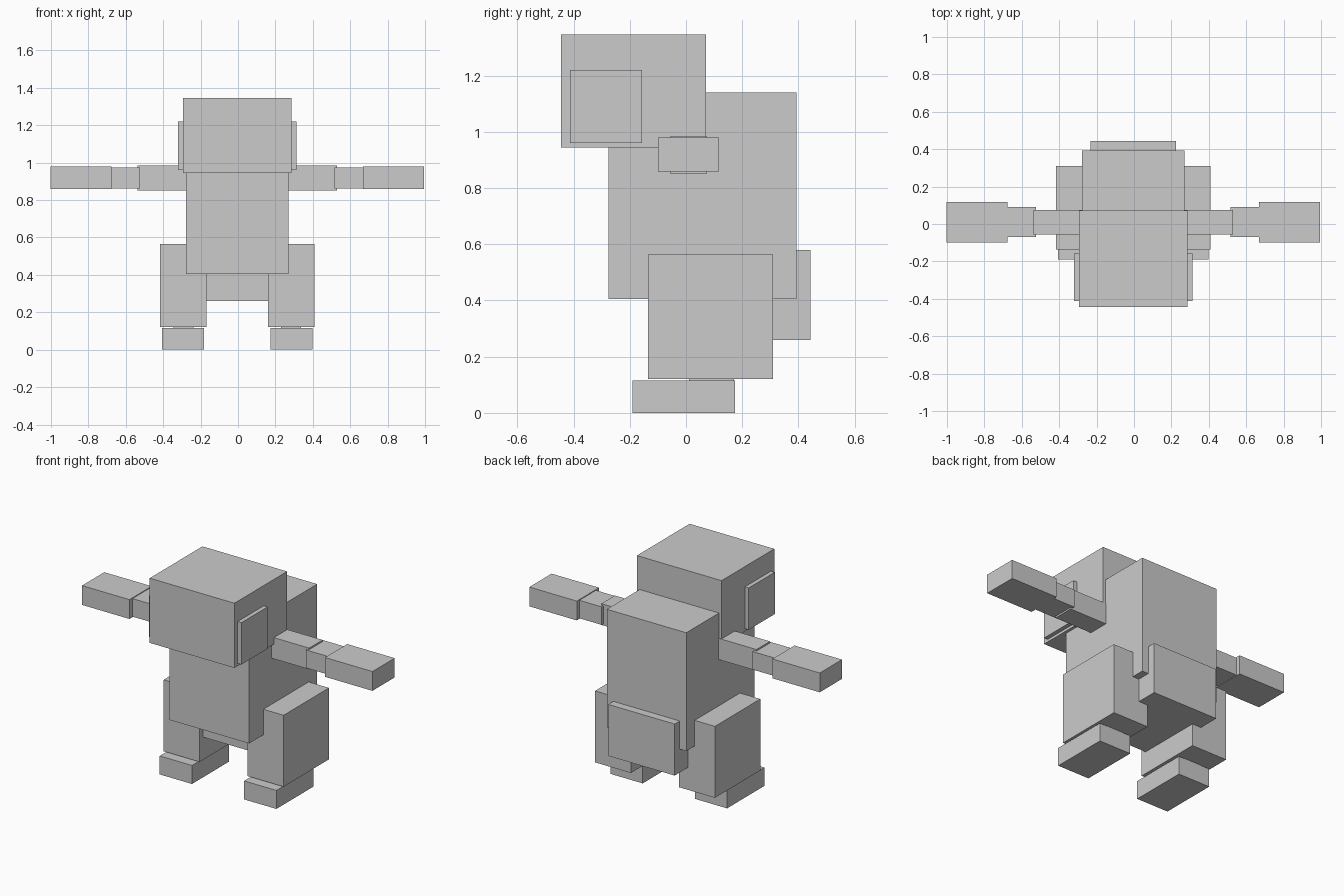
import bpy

if "Cube" in bpy.data.objects:
    bpy.data.objects.remove(bpy.data.objects["Cube"], do_unlink=True)

# Single plain material
GREY = (0.6, 0.6, 0.6, 1.0)
grey = bpy.data.materials.new("plain grey")
grey.use_nodes = True
grey.diffuse_color = GREY
grey.node_tree.nodes["Principled BSDF"].inputs["Base Color"].default_value = GREY

CENTRE = -0.004  # the body's mirror plane


def block(name, x, y, z):
    """Box from (low, high) ranges along each axis."""
    ranges = (x, y, z)
    bpy.ops.mesh.primitive_cube_add(size=1, location=[(a + b) / 2 for a, b in ranges])
    obj = bpy.context.object
    obj.name = name
    obj.scale = [b - a for a, b in ranges]
    bpy.ops.object.transform_apply(location=False, rotation=False, scale=True)
    obj.data.materials.append(grey)


def centred(name, half, y, z):
    block(name, (CENTRE - half, CENTRE + half), y, z)


def pair(name, x, y, z):
    """Matching boxes on the left (+x) and right (-x)."""
    block("left_" + name, (CENTRE + x[0], CENTRE + x[1]), y, z)
    block("right_" + name, (CENTRE - x[1], CENTRE - x[0]), y, z)


# Body
centred("head", 0.291, (-0.445, 0.072), (0.944, 1.346))
centred("torso", 0.273, (-0.275, 0.393), (0.405, 1.14))
centred("pelvis", 0.228, (-0.10, 0.443), (0.26, 0.58))
pair("ear", (0.28, 0.317), (-0.413, -0.157), (0.96, 1.22))

# Arms
pair("upper_arm", (0.25, 0.533), (-0.057, 0.075), (0.852, 0.984))
pair("forearm", (0.519, 0.673), (-0.07, 0.092), (0.862, 0.974))
pair("hand", (0.672, 0.998), (-0.10, 0.118), (0.859, 0.979))

# Legs
pair("leg", (0.165, 0.412), (-0.135, 0.31), (0.12, 0.564))
pair("ankle", (0.233, 0.341), (0.01, 0.17), (0.10, 0.13))
pair("foot", (0.179, 0.401), (-0.19, 0.175), (0.0, 0.115))
